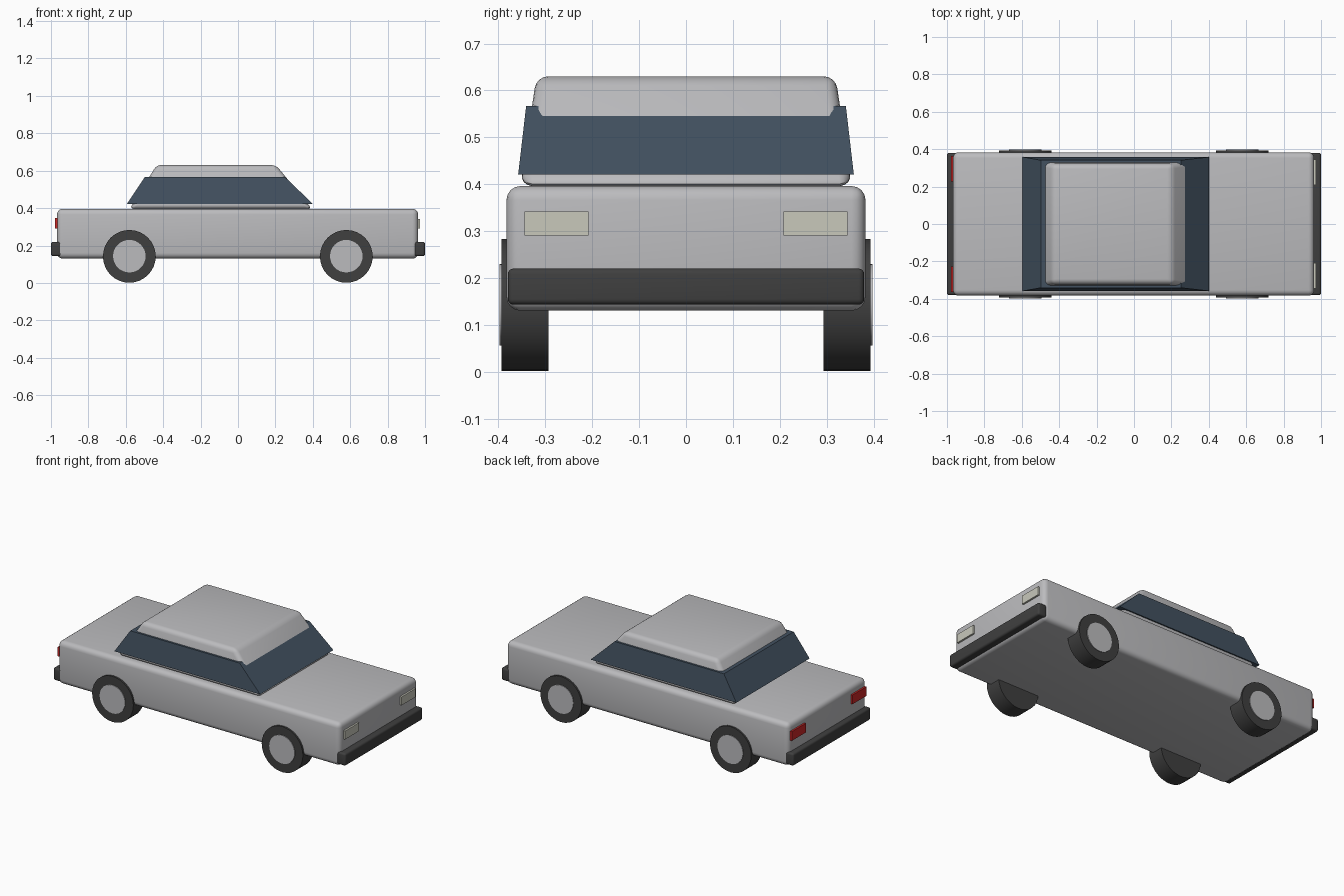
import bpy, bmesh, math

cube = bpy.data.objects.get("Cube")
if cube:
    bpy.data.objects.remove(cube, do_unlink=True)


def material(name, r, g, b):
    m = bpy.data.materials.new(name)
    m.use_nodes = True
    m.diffuse_color = (r, g, b, 1)
    m.node_tree.nodes["Principled BSDF"].inputs["Base Color"].default_value = (r, g, b, 1)
    return m


paint = material("silver_paint", 0.50, 0.50, 0.515)
glass = material("dark_blue_glass", 0.055, 0.083, 0.118)
rubber = material("black_rubber", 0.05, 0.05, 0.05)
lamp = material("cream_lamp", 0.58, 0.58, 0.50)
red = material("red_lamp", 0.60, 0.02, 0.02)


def finish(name, bm, mat, bevel=0, smooth=True):
    bmesh.ops.recalc_face_normals(bm, faces=bm.faces)
    mesh = bpy.data.meshes.new(name)
    bm.to_mesh(mesh)
    bm.free()
    mesh.materials.append(mat)
    ob = bpy.data.objects.new(name, mesh)
    bpy.context.collection.objects.link(ob)
    bpy.ops.object.select_all(action="DESELECT")
    bpy.context.view_layer.objects.active = ob
    ob.select_set(True)
    if bevel:
        mod = ob.modifiers.new("rounded_edges", "BEVEL")
        mod.width = bevel
        mod.segments = 4
        mod.limit_method = "NONE"
        bpy.ops.object.modifier_apply(modifier=mod.name)
    if smooth:
        bpy.ops.object.shade_smooth_by_angle(angle=math.radians(30))
    return ob


def tapered_box(name, mat, z0, z1, low, high, bevel=0):
    """low and high are (x0, x1, y0, y1) of the bottom and top."""
    bm = bmesh.new()
    bmesh.ops.create_cube(bm, size=2)
    for v in bm.verts:
        x0, x1, y0, y1 = high if v.co.z > 0 else low
        v.co = (x1 if v.co.x > 0 else x0, y1 if v.co.y > 0 else y0,
                z1 if v.co.z > 0 else z0)
    return finish(name, bm, mat, bevel, bevel > 0)


def box(name, mat, x0, x1, y0, y1, z0, z1, bevel=0):
    rect = (x0, x1, y0, y1)
    return tapered_box(name, mat, z0, z1, rect, rect, bevel)


def disc(name, mat, x, y0, y1, z, radius, sides=32):
    bm = bmesh.new()
    bmesh.ops.create_cone(bm, cap_ends=True, segments=sides, radius1=radius,
                          radius2=radius, depth=abs(y1 - y0))
    for v in bm.verts:
        a, b, c = v.co
        v.co = (x + a, (y0 + y1) / 2 + c, z + b)
    return finish(name, bm, mat)


# Lower body, cabin and glass band
box("body", paint, -0.968, 0.963, -0.383, 0.383, 0.13, 0.396, 0.03)
tapered_box("cabin", paint, 0.396, 0.63, (-0.58, 0.395, -0.354, 0.354),
            (-0.435, 0.203, -0.319, 0.319), 0.025)
tapered_box("window_band", glass, 0.421, 0.567, (-0.595, 0.402, -0.358, 0.358),
            (-0.498, 0.25, -0.341, 0.341))

# Bumpers
box("front_bumper", rubber, 0.94, 1.0, -0.38, 0.38, 0.143, 0.22, 0.012)
box("rear_bumper", rubber, -1.0, -0.94, -0.38, 0.38, 0.143, 0.22, 0.012)

# Wheels and lamps, both sides
for side, s in (("left", 1), ("right", -1)):
    for end, x in (("front", 0.579), ("rear", -0.581)):
        disc(f"{end}_{side}_tyre", rubber, x, s * 0.293, s * 0.394, 0.142, 0.141)
        disc(f"{end}_{side}_hubcap", paint, x, s * 0.36, s * 0.398, 0.143, 0.087)
    ys = sorted((s * 0.208, s * 0.345))
    box(f"{side}_headlight", lamp, 0.955, 0.974, *ys, 0.29, 0.342)
    ys = sorted((s * 0.228, s * 0.364))
    box(f"{side}_tail_light", red, -0.979, -0.955, *ys, 0.29, 0.347)
